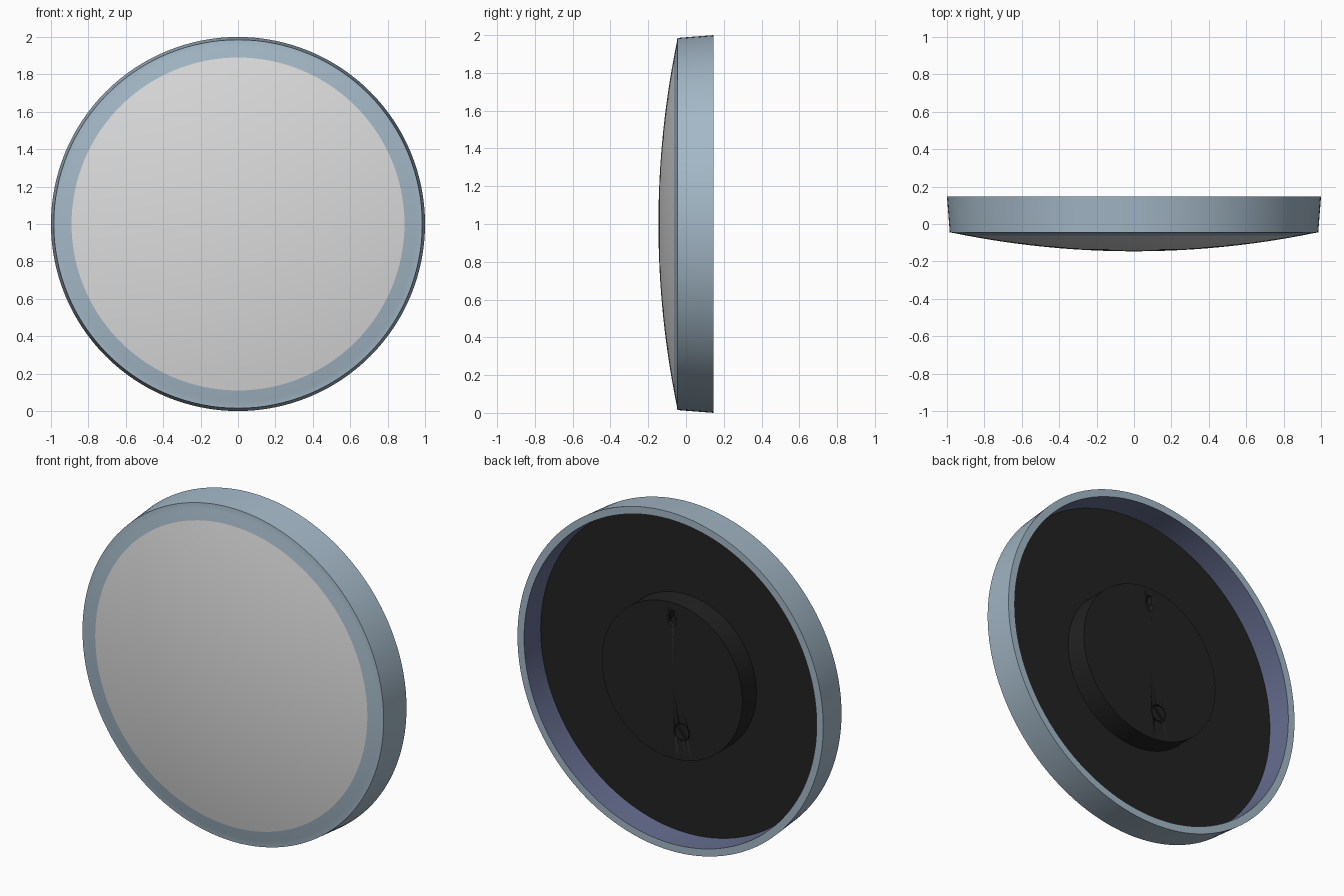
import bpy, bmesh, math
from mathutils import Matrix

if "Cube" in bpy.data.objects:
    bpy.data.objects.remove(bpy.data.objects["Cube"])

CZ = 1.0      # height of the disc axis
SEG = 128


def material(name, rgb):
    m = bpy.data.materials.new(name)
    m.diffuse_color = (*rgb, 1)
    m.use_nodes = True
    m.node_tree.nodes["Principled BSDF"].inputs["Base Color"].default_value = m.diffuse_color
    return m


BLUE = material("blue grey", (0.37, 0.48, 0.57))
SLATE = material("slate blue", (0.13, 0.15, 0.27))
WHITE = material("pale grey", (0.72, 0.72, 0.72))
BLACK = material("black", (0.016, 0.016, 0.016))


def finish(name, bm, mats, smooth=True):
    bm.normal_update()
    me = bpy.data.meshes.new(name)
    bm.to_mesh(me)
    bm.free()
    for m in mats:
        me.materials.append(m)
    ob = bpy.data.objects.new(name, me)
    bpy.context.collection.objects.link(ob)
    bpy.ops.object.select_all(action='DESELECT')
    ob.select_set(True)
    bpy.context.view_layer.objects.active = ob
    if smooth:
        bpy.ops.object.shade_smooth_by_angle(angle=math.radians(30))
    return ob


def lathe(name, profile, mats, rule=None, closed=False, seg=SEG):
    """Spin (radius, y) points about the y axis through z = CZ."""
    bm = bmesh.new()
    rings = []
    for r, y in profile:
        if r == 0:
            rings.append([bm.verts.new((0, y, CZ))] * seg)
        else:
            rings.append([bm.verts.new((r * math.sin(2 * math.pi * i / seg), y,
                                        CZ + r * math.cos(2 * math.pi * i / seg))) for i in range(seg)])
    pairs = list(zip(rings, rings[1:]))
    if closed:
        pairs.append((rings[-1], rings[0]))
    for k, (a, b) in enumerate(pairs):
        for i in range(seg):
            j = (i + 1) % seg
            f = bm.faces.new(dict.fromkeys((a[i], a[j], b[j], b[i])))
            f.material_index = rule(k) if rule else 0
    bmesh.ops.recalc_face_normals(bm, faces=bm.faces)
    return finish(name, bm, mats)


def dome_y(r):
    return -0.146 + 4.8 - math.sqrt(4.8 ** 2 - r * r)


# Frame: domed front lip, tapered rim, flat back edge, slate inner wall
lip = [(r, dome_y(r)) for r in (0.89, 0.92, 0.95, 0.97)]
lathe("frame", lip + [(0.985, -0.046), (1.0, 0.146), (0.957, 0.146), (0.95, -0.01), (0.89, -0.03)],
      [BLUE, SLATE], rule=lambda k: 1 if k == 6 else 0, closed=True)

# Bulging front panel
N = 14
lathe("front_panel", [(0.89 * i / N, dome_y(0.89 * i / N)) for i in range(N + 1)] + [(0.89, -0.03), (0, -0.03)], [WHITE])

# Back plate and raised hub
lathe("back_plate", [(0, 0.0), (0.952, 0.0), (0.952, -0.025), (0, -0.025)], [BLACK])
hub = lathe("back_hub", [(0, 0.13), (0.46, 0.13), (0.46, -0.01), (0, -0.01)], [BLACK])


def rod(name, x, z, r, y0, y1, seg=32):
    bm = bmesh.new()
    bmesh.ops.create_cone(bm, cap_ends=True, segments=seg, radius1=r, radius2=r, depth=y1 - y0,
                          matrix=Matrix.Translation((x, (y0 + y1) / 2, z)) @ Matrix.Rotation(math.pi / 2, 4, 'X'))
    return finish(name, bm, [BLACK])


def box(name, x, y, z, size, turn=0):
    bm = bmesh.new()
    bmesh.ops.create_cube(bm, size=1, matrix=Matrix.Translation((x, y, z)) @ Matrix.Rotation(turn, 4, 'Y')
                          @ Matrix.Diagonal((*size, 1)))
    return finish(name, bm, [BLACK], smooth=False)


def cut(target, cutter):
    mod = target.modifiers.new("cut", 'BOOLEAN')
    mod.operation = 'DIFFERENCE'
    mod.object = cutter
    mod.solver = 'EXACT'
    bpy.context.view_layer.objects.active = target
    bpy.ops.object.modifier_apply(modifier=mod.name)
    bpy.data.objects.remove(cutter, do_unlink=True)


# Keyhole hanger and screw recess in the hub
SX, SZ = -0.063, CZ - 0.29
cut(hub, rod("keyhole_cutter", 0, CZ + 0.345, 0.025, 0.1, 0.2))
cut(hub, box("slot_cutter", 0, 0.15, CZ + 0.38, (0.022, 0.1, 0.07)))
cut(hub, rod("recess_cutter", SX, SZ, 0.052, 0.115, 0.2))

# Slotted screw
screw = rod("screw", SX, SZ, 0.046, 0.105, 0.129)
cut(screw, box("screw_slot_cutter", SX, 0.13, SZ, (0.016, 0.02, 0.12), math.radians(40)))
